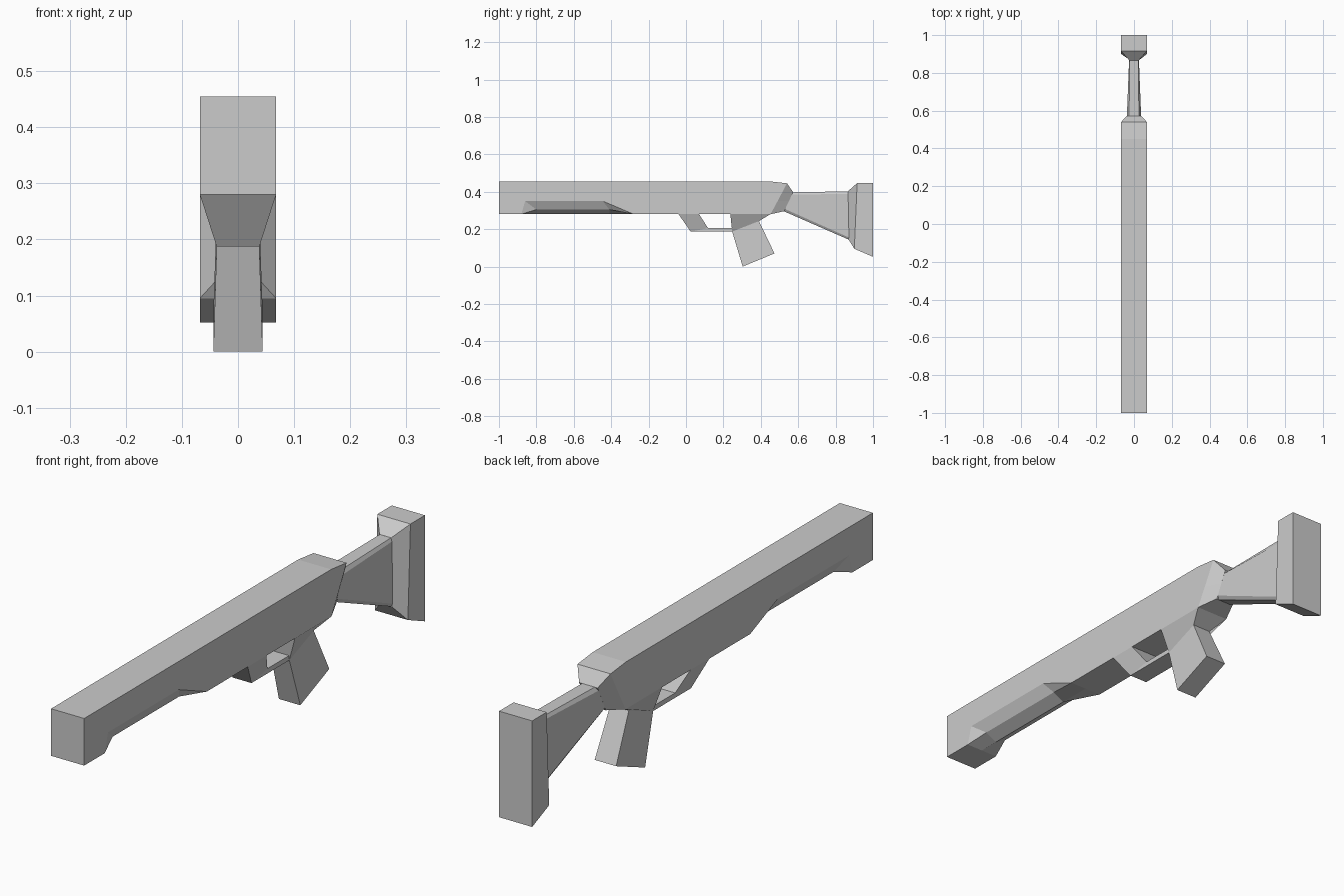
import bpy
import bmesh

if "Cube" in bpy.data.objects:
    bpy.data.objects.remove(bpy.data.objects["Cube"])


def loft(name, half_rings):
    """Skin a series of half cross-sections (x, y, z), each mirrored across x = 0."""
    bm = bmesh.new()
    rings = []
    for half in half_rings:
        mirrored = [(-x, y, z) for x, y, z in reversed(half) if x > 0]
        rings.append([bm.verts.new(p) for p in list(half) + mirrored])
    n = len(rings[0])
    for a, b in zip(rings, rings[1:]):
        for i in range(n):
            j = (i + 1) % n
            bm.faces.new((a[i], a[j], b[j], b[i]))
    bm.faces.new(rings[0])
    bm.faces.new(rings[-1])
    bmesh.ops.remove_doubles(bm, verts=bm.verts, dist=0.0005)
    bmesh.ops.recalc_face_normals(bm, faces=bm.faces)
    mesh = bpy.data.meshes.new(name)
    bm.to_mesh(mesh)
    bm.free()
    obj = bpy.data.objects.new(name, mesh)
    bpy.context.collection.objects.link(obj)
    return obj


def band(*stations):
    """Two-point half rings: (half width, y1, z1, y2, z2)."""
    return [[(w, y1, z1), (w, y2, z2)] for w, y1, z1, y2, z2 in stations]


W = 0.068   # half width of the body


def body_ring(top_y, mid_y, low_y, low_x=W, low_z=0.28):
    return [(W, top_y, 0.455), (W, mid_y, 0.35),
            (low_x, low_y, low_z), (0, low_y, 0.28)]


# Long body with hand recesses along the lower sides and a tapered rear
loft("body", [
    body_ring(-1, -1, -1),
    body_ring(-0.88, -0.86, -0.88),
    body_ring(-0.80, -0.86, -0.80, 0.045, 0.305),
    body_ring(-0.41, -0.445, -0.41, 0.045, 0.305),
    body_ring(-0.28, -0.445, -0.28),
    body_ring(0.45, 0.45, 0.44),
    [(W, 0.54, 0.445), (W, 0.49, 0.35), (W, 0.452, 0.28), (0, 0.452, 0.28)],
    [(0.038, 0.573, 0.397), (0.038, 0.55, 0.35), (0.038, 0.525, 0.296), (0, 0.525, 0.296)],
])

# Stock arm with slightly bevelled edges
loft("stock_arm", [
    [(0.026, 0.565, 0.397), (0.038, 0.565, 0.385), (0.038, 0.528, 0.308), (0.028, 0.522, 0.296)],
    [(0.023, 0.868, 0.402), (0.026, 0.868, 0.388), (0.026, 0.872, 0.155), (0.02, 0.872, 0.143)],
])

# Flared butt plate
loft("butt", band(
    (0.024, 0.865, 0.402, 0.87, 0.143),
    (W, 0.915, 0.446, 0.90, 0.095),
    (W, 1.0, 0.446, 1.0, 0.052),
))

# Trigger guard: front strut and lower bar
loft("trigger_guard", band(
    (W, -0.04, 0.28, 0.07, 0.28),
    (0.038, 0.025, 0.187, 0.118, 0.205),
    (0.038, 0.25, 0.187, 0.25, 0.205),
))

# Grip with its tapered mount under the body
loft("grip", band(
    (W, 0.237, 0.28, 0.452, 0.28),
    (0.038, 0.247, 0.187, 0.39, 0.243),
    (0.044, 0.303, 0.0, 0.473, 0.07),
))
